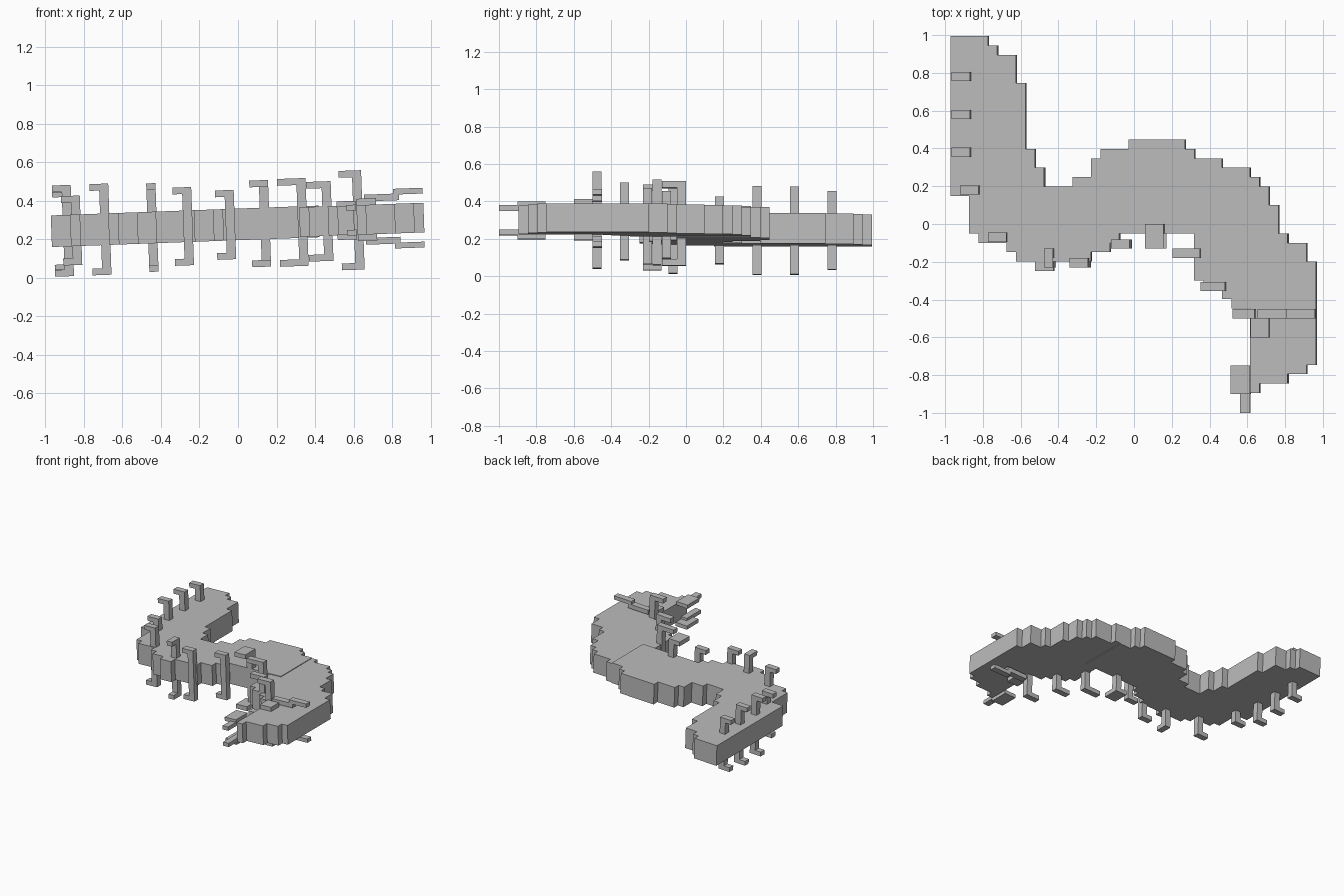
import bpy, bmesh, math
from mathutils import Matrix

old = bpy.data.objects.get("Cube")
if old:
    bpy.data.objects.remove(old)

grey = bpy.data.materials.new("plain grey")
grey.use_nodes = True
grey.diffuse_color = (0.5, 0.5, 0.5, 1)
grey.node_tree.nodes["Principled BSDF"].inputs["Base Color"].default_value = (0.5, 0.5, 0.5, 1)

CELL = 0.0497
# The whole creature leans slightly, rising towards +x
LEAN = Matrix.Translation((0, 0, 0.277)) @ Matrix.Rotation(math.radians(-2.1), 4, 'Y')


def finish(name, bm):
    bmesh.ops.recalc_face_normals(bm, faces=bm.faces)
    bm.transform(LEAN)
    mesh = bpy.data.meshes.new(name)
    bm.to_mesh(mesh)
    bm.free()
    mesh.materials.append(grey)
    ob = bpy.data.objects.new(name, mesh)
    bpy.context.collection.objects.link(ob)


def box(bm, x0, x1, y0, y1, z0, z1):
    size = Matrix.Diagonal((x1 - x0, y1 - y0, z1 - z0, 1))
    place = Matrix.Translation(((x0 + x1) / 2, (y0 + y1) / 2, (z0 + z1) / 2))
    bmesh.ops.create_cube(bm, size=1, matrix=place @ size)


def slab(name, left, half, runs):
    """Stepped outline from runs of (columns, low row, high row), extruded."""
    low, high, x = [], [], left
    for count, lo, hi in runs:
        nxt = x + count * CELL
        low += [(x, lo * CELL), (nxt, lo * CELL)]
        high += [(x, hi * CELL), (nxt, hi * CELL)]
        x = nxt
    outline = []
    for p in low + high[::-1]:
        if not outline or p != outline[-1]:
            outline.append(p)
    bm = bmesh.new()
    face = bm.faces.new([bm.verts.new((px, py, -half)) for px, py in outline])
    new = bmesh.ops.extrude_face_region(bm, geom=[face])["geom"]
    verts = [v for v in new if isinstance(v, bmesh.types.BMVert)]
    bmesh.ops.translate(bm, vec=(0, 0, 2 * half), verts=verts)
    finish(name, bm)


# Body: tail half and head half
slab("tail_body", -0.97, 0.082, [
    (2, 3, 20), (1, -1, 20), (1, -2, 20), (1, -2, 19), (1, -2, 18), (1, -3, 18),
    (1, -4, 15), (1, -4, 8), (1, -5, 6), (1, -5, 4), (2, -4, 4), (2, -4, 5),
    (1, -3, 7), (1, -3, 8), (1, -2, 8), (1, -1, 8), (6, -1, 9), (1, -1, 8), (2, -1, 7)])
slab("head_body", 0.32, 0.077, [
    (1, -6, 7), (2, -7, 7), (1, -8, 6), (2, -9, 6), (1, -18, 5), (1, -17, 4),
    (1, -17, 2), (1, -17, -1), (2, -16, -2), (1, -15, -4)])


# Legs: a post through the body with a foot at both ends
def leg(name, x, y, height, foot_x=0.05, foot_y=0.0):
    w = 0.024
    bm = bmesh.new()
    box(bm, x - w, x + w, y - w, y + w, -height, height)
    for s in (-1, 1):
        z0, z1 = sorted((s * height, s * (height - 0.035)))
        box(bm, x - w - foot_x, x + w, y - w - foot_y, y + w, z0, z1)
    finish(name, bm)


legs = [
    (-0.885, 0.78, 0.21), (-0.885, 0.58, 0.235), (-0.885, 0.38, 0.237),
    (-0.84, 0.18, 0.18), (-0.69, -0.07, 0.237), (-0.445, -0.155, 0.23, 0, 0.05),
    (-0.26, -0.205, 0.203), (-0.04, -0.105, 0.18), (0.14, -0.025, 0.225, 0.05, 0.08),
    (0.335, -0.155, 0.228, 0.1), (0.465, -0.33, 0.207, 0.08), (0.625, -0.475, 0.258, 0.07)]
for i, spec in enumerate(legs):
    leg(f"leg_{i + 1}", *spec)

# Flat side limbs and mouth parts, repeated above and below the body
pairs = [
    ("inner_limb", 0.62, 0.72, -0.6, -0.5, 0.07, 0.11),
    ("middle_limb", 0.66, 0.84, -0.5, -0.45, 0.095, 0.13),
    ("outer_limb", 0.81, 0.965, -0.5, -0.45, 0.125, 0.155),
    ("jaw_base", 0.515, 0.615, -0.9, -0.75, 0.07, 0.1),
    ("jaw_tip", 0.565, 0.615, -1.0, -0.82, 0.05, 0.08)]
for name, x0, x1, y0, y1, z0, z1 in pairs:
    for side, s in (("upper", 1), ("lower", -1)):
        za, zb = sorted((s * z0, s * z1))
        bm = bmesh.new()
        box(bm, x0, x1, y0, y1, za, zb)
        finish(f"{side}_{name}", bm)
